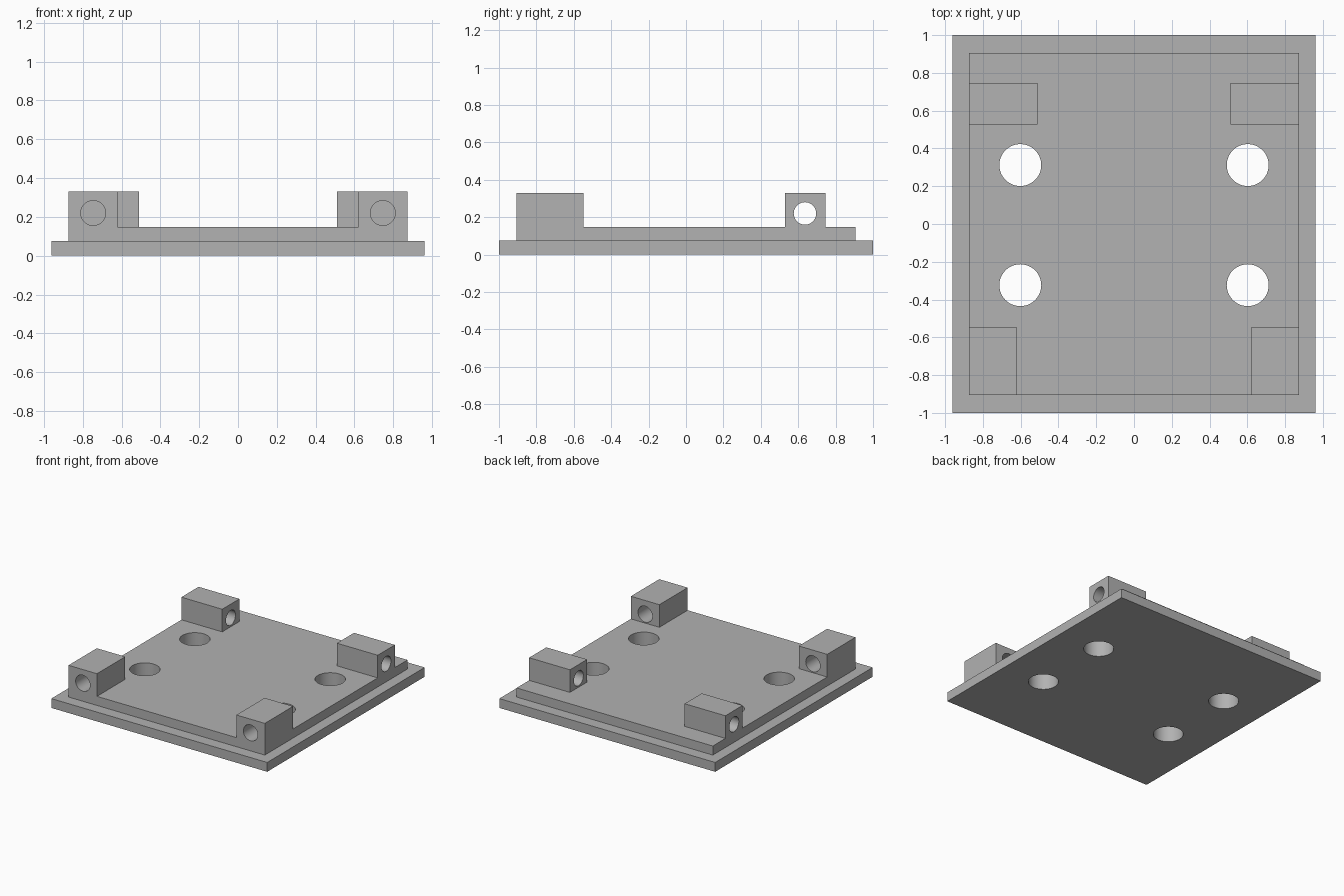
import bpy, math

if "Cube" in bpy.data.objects:
    bpy.data.objects.remove(bpy.data.objects["Cube"])

grey = bpy.data.materials.new("plain grey")
grey.diffuse_color = (0.445, 0.445, 0.445, 1)
grey.use_nodes = True
grey.node_tree.nodes["Principled BSDF"].inputs["Base Color"].default_value = grey.diffuse_color


def box(name, x0, x1, y0, y1, z0, z1):
    bpy.ops.mesh.primitive_cube_add(size=1, location=((x0 + x1) / 2, (y0 + y1) / 2, (z0 + z1) / 2))
    ob = bpy.context.object
    ob.name = name
    ob.scale = (x1 - x0, y1 - y0, z1 - z0)
    bpy.ops.object.transform_apply(location=True, rotation=True, scale=True)
    ob.data.materials.append(grey)
    return ob


def rod(name, centre, radius, length, rotation=(0, 0, 0)):
    bpy.ops.mesh.primitive_cylinder_add(vertices=48, radius=radius, depth=length,
                                        location=centre, rotation=rotation)
    ob = bpy.context.object
    ob.name = name
    bpy.ops.object.transform_apply(location=True, rotation=True, scale=True)
    ob.data.materials.append(grey)
    return ob


def combine(target, tool, operation):
    bpy.context.view_layer.objects.active = target
    mod = target.modifiers.new(operation.lower(), 'BOOLEAN')
    mod.operation = operation
    mod.solver = 'EXACT'
    mod.object = tool
    bpy.ops.object.modifier_apply(modifier=mod.name)
    bpy.data.objects.remove(tool, do_unlink=True)


# Stepped plate
plate = box("mounting_plate", -0.96, 0.96, -1, 1, 0, 0.075)
combine(plate, box("raised_step", -0.873, 0.873, -0.906, 0.906, 0.075, 0.148), 'UNION')

# Corner lugs: front pair run along y, rear pair run along x
for s in (-1, 1):
    a, b = sorted((s * 0.62, s * 0.873))
    combine(plate, box("front_lug", a, b, -0.906, -0.547, 0.075, 0.33), 'UNION')
    a, b = sorted((s * 0.51, s * 0.873))
    combine(plate, box("rear_lug", a, b, 0.528, 0.746, 0.075, 0.33), 'UNION')

# Through holes in the lugs and the plate
for s in (-1, 1):
    combine(plate, rod("front_lug_hole", (s * 0.746, -0.726, 0.22), 0.064, 0.6,
                       (math.pi / 2, 0, 0)), 'DIFFERENCE')
    combine(plate, rod("rear_lug_hole", (s * 0.69, 0.636, 0.22), 0.06, 0.6,
                       (0, math.pi / 2, 0)), 'DIFFERENCE')
    for y in (0.312, -0.324):
        combine(plate, rod("plate_hole", (s * 0.602, y, 0.07), 0.111, 0.4), 'DIFFERENCE')

# Smooth bores with crisp edges
bpy.ops.object.select_all(action='DESELECT')
plate.select_set(True)
bpy.context.view_layer.objects.active = plate
bpy.ops.object.shade_smooth_by_angle(angle=math.radians(30))
